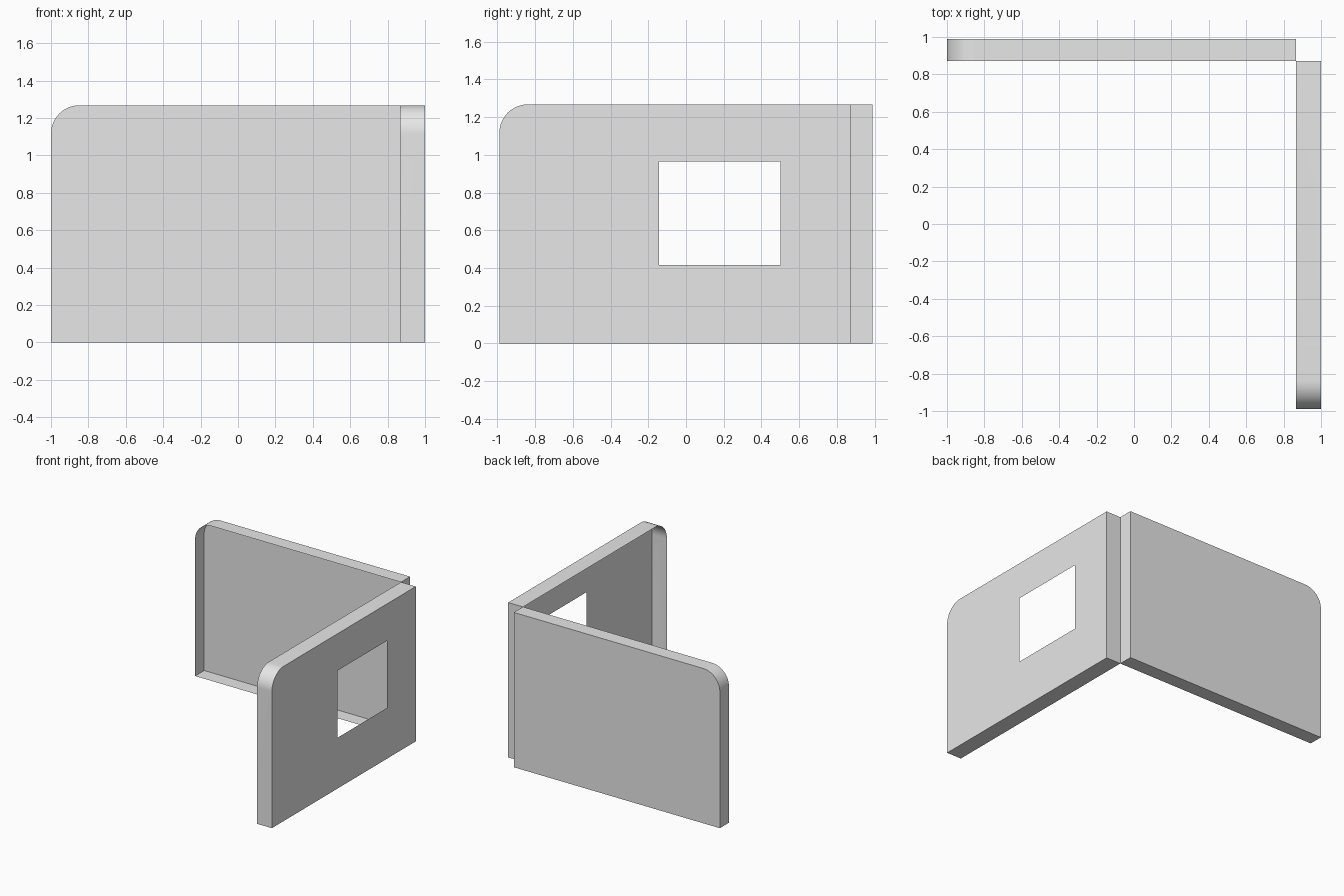
import bpy, bmesh, math
from mathutils import Vector

cube = bpy.data.objects.get("Cube")
if cube:
    bpy.data.objects.remove(cube)

HEIGHT, RADIUS, STEPS = 1.268, 0.152, 16

grey = bpy.data.materials.new("plain_grey")
grey.use_nodes = True
grey.diffuse_color = (0.8, 0.8, 0.8, 1)
grey.node_tree.nodes["Principled BSDF"].inputs["Base Color"].default_value = (0.8, 0.8, 0.8, 1)


def wall(name, axis, start, end, outer, inner, window=None):
    """Thin shell panel running along an axis, open on its inner side."""
    other = 1 - axis

    def point(u, z, depth):
        co = Vector((0, 0, z))
        co[axis], co[other] = u, depth
        return co

    # Outline with one rounded upper corner at the start
    outline = [(start, 0), (end, 0), (end, HEIGHT)]
    for i in range(STEPS + 1):
        a = math.pi / 2 * (1 + i / STEPS)
        outline.append((start + RADIUS + RADIUS * math.cos(a),
                        HEIGHT - RADIUS + RADIUS * math.sin(a)))

    # Outer face and the rim behind it
    bm = bmesh.new()
    front = [bm.verts.new(point(u, z, outer)) for u, z in outline]
    back = [bm.verts.new(point(u, z, inner)) for u, z in outline]
    cap = bm.faces.new(front)
    for i in range(len(outline)):
        j = (i + 1) % len(outline)
        bm.faces.new((front[j], front[i], back[i], back[j]))
    bm.normal_update()
    if cap.normal[other] * (outer - inner) < 0:
        bmesh.ops.reverse_faces(bm, faces=bm.faces[:])

    # Window opening cut through the outer face
    if window:
        u0, u1, z0, z1 = window
        for k, value in ((axis, u0), (axis, u1), (2, z0), (2, z1)):
            normal = Vector((0, 0, 0))
            normal[k] = 1
            faces = [f for f in bm.faces if abs(f.normal[other]) > 0.9]
            geom = faces + list({e for f in faces for e in f.edges}) \
                + list({v for f in faces for v in f.verts})
            bmesh.ops.bisect_plane(bm, geom=geom, dist=1e-5,
                                   plane_co=normal * value, plane_no=normal)
        bm.normal_update()
        hole = []
        for f in bm.faces:
            c = f.calc_center_median()
            if abs(f.normal[other]) > 0.9 and u0 < c[axis] < u1 and z0 < c.z < z1:
                hole.append(f)
        bmesh.ops.delete(bm, geom=hole, context='FACES')

    mesh = bpy.data.meshes.new(name)
    bm.to_mesh(mesh)
    bm.free()
    mesh.materials.append(grey)
    obj = bpy.data.objects.new(name, mesh)
    bpy.context.collection.objects.link(obj)
    bpy.ops.object.select_all(action='DESELECT')
    obj.select_set(True)
    bpy.context.view_layer.objects.active = obj
    bpy.ops.object.shade_smooth_by_angle(angle=math.radians(30))
    return obj


wall("back_wall", 0, -1, 0.866, 0.99, 0.872)
wall("side_wall_with_window", 1, -0.99, 0.872, 1, 0.866, (-0.143, 0.502, 0.416, 0.966))
